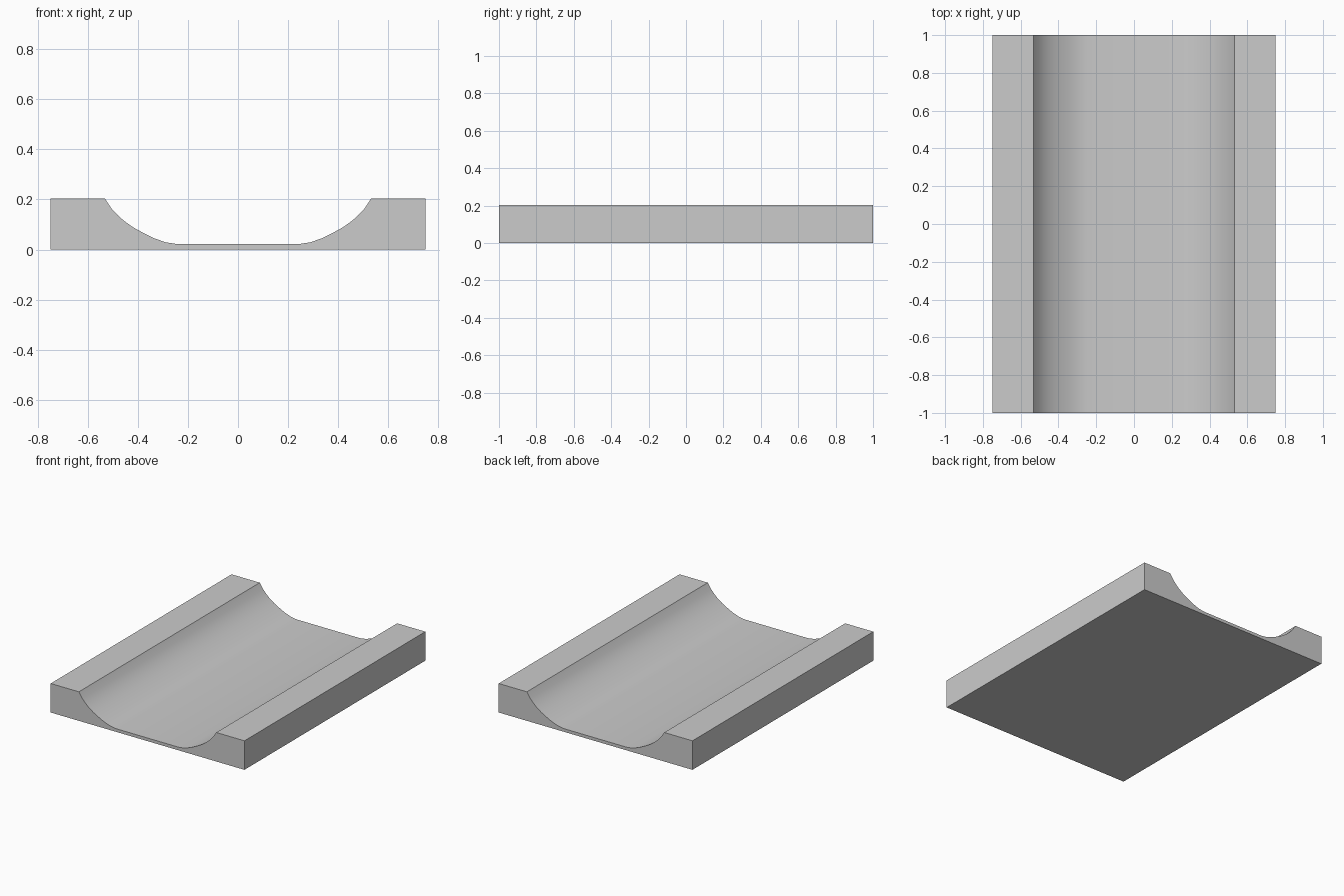
import bpy, bmesh

if "Cube" in bpy.data.objects:
    bpy.data.objects.remove(bpy.data.objects["Cube"])

# Half cross-section of the channel, from the flat floor up to the rim
curve = [(0.245, 0.022), (0.29, 0.029), (0.338, 0.046), (0.38, 0.067),
         (0.42, 0.089), (0.455, 0.114), (0.48, 0.136), (0.505, 0.163), (0.532, 0.203)]
half = curve + [(0.75, 0.203), (0.75, 0.0)]
profile = half + [(-x, z) for x, z in reversed(half)]

# Channelled slab: extrude the profile along y
bm = bmesh.new()
face = bm.faces.new([bm.verts.new((x, -1, z)) for x, z in profile])
result = bmesh.ops.extrude_face_region(bm, geom=[face])
moved = [v for v in result["geom"] if isinstance(v, bmesh.types.BMVert)]
bmesh.ops.translate(bm, verts=moved, vec=(0, 2, 0))
bmesh.ops.recalc_face_normals(bm, faces=bm.faces[:])
mesh = bpy.data.meshes.new("channel_slab")
bm.to_mesh(mesh)
bm.free()
slab = bpy.data.objects.new("channel_slab", mesh)
bpy.context.collection.objects.link(slab)

# Smooth channel walls, sharp rims
bpy.context.view_layer.objects.active = slab
slab.select_set(True)
bpy.ops.object.shade_smooth_by_angle(angle=0.52)
